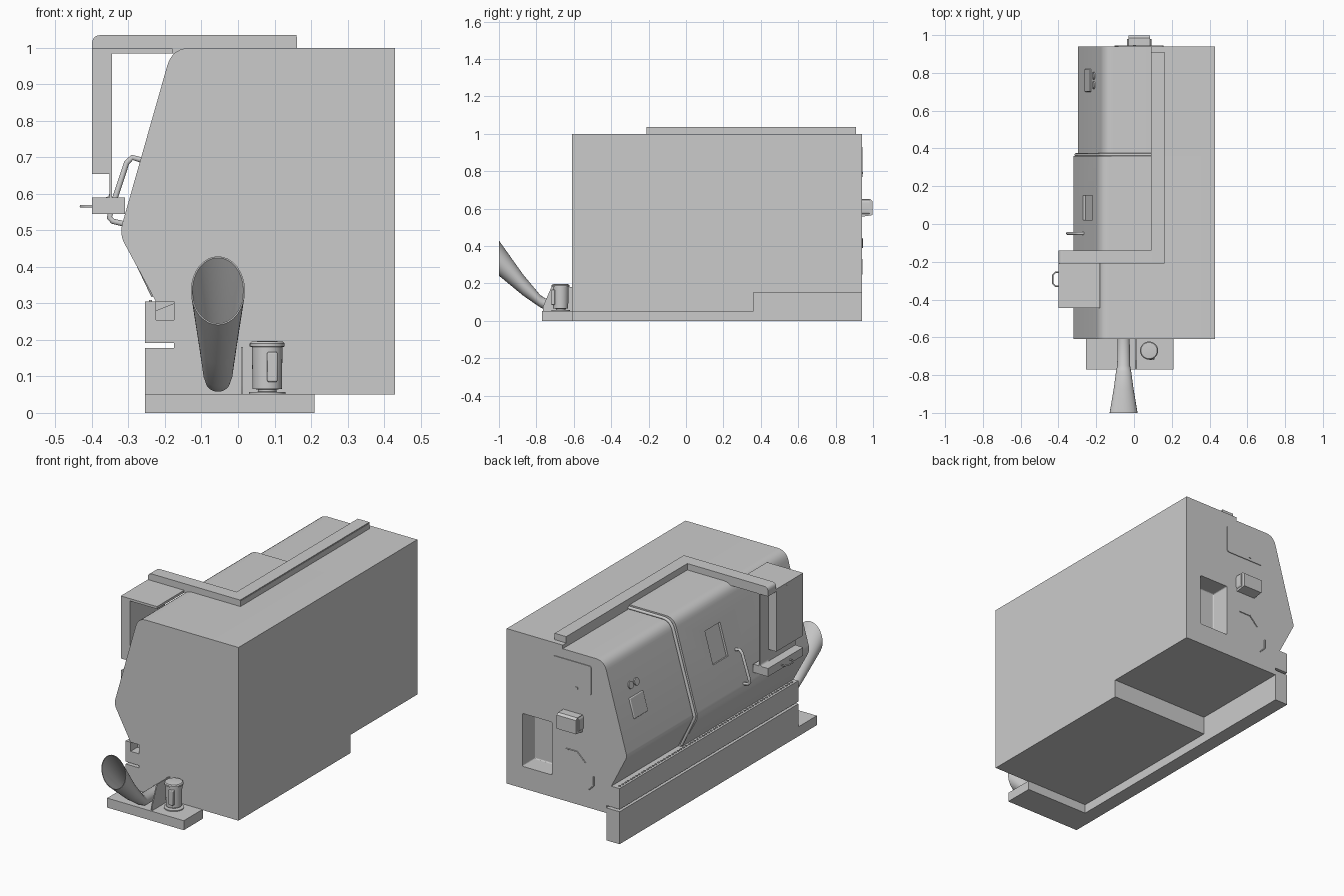
import bpy, bmesh, math
from mathutils import Vector

if "Cube" in bpy.data.objects:
    bpy.data.objects.remove(bpy.data.objects["Cube"])


def finish(name, bm):
    bmesh.ops.recalc_face_normals(bm, faces=bm.faces)
    me = bpy.data.meshes.new(name)
    bm.to_mesh(me)
    bm.free()
    ob = bpy.data.objects.new(name, me)
    bpy.context.collection.objects.link(ob)
    return ob


def box(name, x, y, z, bevel=0, tilt=0):
    """Box from (min, max) ranges, optionally tilted around y."""
    bm = bmesh.new()
    bmesh.ops.create_cube(bm, size=1)
    for v in bm.verts:
        v.co = Vector((v.co.x * (x[1] - x[0]), v.co.y * (y[1] - y[0]), v.co.z * (z[1] - z[0])))
    ob = finish(name, bm)
    ob.location = [(r[0] + r[1]) / 2 for r in (x, y, z)]
    ob.rotation_euler.y = tilt
    if bevel:
        m = ob.modifiers.new("bevel", 'BEVEL')
        m.width, m.segments = bevel, 3
    return ob


def fillet(pts):
    """Round the corners of a profile; each point is (a, b) or (a, b, radius)."""
    out = []
    for i, p in enumerate(pts):
        c = Vector(p[:2])
        if len(p) < 3:
            out.append(c)
            continue
        a = c + (Vector(pts[i - 1][:2]) - c).normalized() * p[2]
        b = c + (Vector(pts[(i + 1) % len(pts)][:2]) - c).normalized() * p[2]
        out += [a.lerp(c, t / 6).lerp(c.lerp(b, t / 6), t / 6) for t in range(7)]
    return out


def extrude(name, pts, lo, hi, axis='y'):
    """Extrude an xz profile along y, or a yz profile along x."""
    bm = bmesh.new()
    mk = (lambda p, d: (p[0], d, p[1])) if axis == 'y' else (lambda p, d: (d, p[0], p[1]))
    f = bm.faces.new([bm.verts.new(mk(p, lo)) for p in fillet(pts)])
    r = bmesh.ops.extrude_face_region(bm, geom=[f])
    d = Vector((0, hi - lo, 0) if axis == 'y' else (hi - lo, 0, 0))
    bmesh.ops.translate(bm, vec=d, verts=[g for g in r['geom'] if isinstance(g, bmesh.types.BMVert)])
    return finish(name, bm)


def loft(name, rings, n=32, cap=True):
    """Skin a list of rings, each a list of points."""
    bm = bmesh.new()
    vs = [[bm.verts.new(p) for p in r] for r in rings]
    for a, b in zip(vs, vs[1:]):
        for i in range(n):
            bm.faces.new((a[i], a[(i + 1) % n], b[(i + 1) % n], b[i]))
    if cap:
        bm.faces.new(vs[0])
        bm.faces.new(vs[-1])
    return finish(name, bm)


def circle(c, u, v, n=32):
    c, u, v = Vector(c), Vector(u), Vector(v)
    return [c + u * math.cos(2 * math.pi * i / n) + v * math.sin(2 * math.pi * i / n) for i in range(n)]


def turned(name, x, y, prof):
    return loft(name, [circle((x, y, z), (r, 0, 0), (0, r, 0)) for r, z in prof])


def tube(name, pts, r, cyclic=False):
    cu = bpy.data.curves.new(name, 'CURVE')
    cu.dimensions, cu.bevel_depth, cu.bevel_resolution, cu.use_fill_caps = '3D', r, 3, True
    s = cu.splines.new('POLY')
    s.points.add(len(pts) - 1)
    for q, p in zip(s.points, pts):
        q.co = (*p, 1)
    s.use_cyclic_u = cyclic
    ob = bpy.data.objects.new(name, cu)
    bpy.context.collection.objects.link(ob)
    return ob


def cut(ob, cutter):
    m = ob.modifiers.new("cut", 'BOOLEAN')
    m.object, m.operation, m.solver = cutter, 'DIFFERENCE', 'EXACT'
    cutter.hide_render = True
    cutter.hide_viewport = True


TILT = math.atan(0.145 / 0.51)   # lean of the sloped side
slope_z = lambda x: 0.49 + (x + 0.325) / 0.145 * 0.51

# Main cabinet: front cover section and slightly inset rear section
front = extrude("cabinet_front", [(0.43, 0.05), (0.43, 1), (-0.18, 1, 0.05), (-0.325, 0.49, 0.03),
                (-0.225, 0.305), (-0.175, 0.305), (-0.175, 0.05)], -0.61, 0.36)
rear = extrude("cabinet_rear", [(0.43, 0.15), (0.43, 1), (0.09, 1), (0.09, 0.98), (-0.161, 0.98, 0.05),
               (-0.3, 0.49, 0.015), (-0.205, 0.305), (-0.175, 0.305), (-0.175, 0.15)], 0.36, 0.94)
trim = [(0.09, 0.987), (-0.166, 0.987, 0.05), (-0.311, 0.49, 0.02), (-0.23, 0.32)]
tube("cover_edge_trim", [(p.x, 0.367, p.y) for p in fillet(trim)], 0.008)
cut(front, box("window_cutter", (-0.257, -0.233), (0.02, 0.15),
               (slope_z(-0.245) - 0.09, slope_z(-0.245) + 0.09), tilt=TILT))

# Side skirt in two bands with a slot between, pocket at its front end
box("skirt_lower", (-0.255, -0.175), (-0.61, 0.94), (0, 0.178))
upper = box("skirt_upper", (-0.255, -0.175), (-0.61, 0.94), (0.191, 0.305))
cut(upper, box("pocket_cutter", (-0.225, -0.17), (-0.7, -0.53), (0.255, 0.31)))
extrude("pocket_ramp", [(-0.225, 0.255), (-0.175, 0.255), (-0.175, 0.3), (-0.225, 0.28)], -0.55, -0.52)
stud = box("rail_stud", (-0.244, -0.236), (0.91, 0.92), (0.3, 0.309))
arr = stud.modifiers.new("row", 'ARRAY')
arr.use_relative_offset, arr.use_constant_offset = False, True
arr.constant_offset_displace, arr.count = (0, -0.024, 0), 63

# Overhead arm: long rail plus cross beam
box("overhead_rail", (0.09, 0.16), (-0.15, 0.91), (1.0, 1.035))
box("overhead_rail_lip", (0.154, 0.162), (-0.21, 0.91), (0.998, 1.03))
extrude("overhead_beam", [(-0.4, 0.985), (-0.4, 1.035, 0.025), (0.16, 1.035), (0.16, 0.985)], -0.21, -0.14)

# Hanging display, backplate and control shelf
box("display_housing", (-0.4, -0.352), (-0.445, -0.212), (0.655, 0.985))
box("display_top_plate", (-0.4, -0.18), (-0.445, -0.21), (0.985, 0.998))
extrude("display_bracket", [(-0.4, 0.545), (-0.31, 0.545), (-0.31, 0.55), (-0.345, 0.59, 0.005), (-0.345, 0.985),
        (-0.352, 0.985), (-0.352, 0.59, 0.015), (-0.4, 0.59)], -0.21, -0.14)
box("display_backplate", (-0.352, -0.345), (-0.445, -0.2), (0.57, 0.985))
box("control_shelf", (-0.4, -0.31), (-0.445, -0.14), (0.545, 0.59))
tube("shelf_handle", [(-0.39, -0.33, 0.566), (-0.415, -0.33, 0.566), (-0.43, -0.315, 0.566),
     (-0.43, -0.27, 0.566), (-0.415, -0.255, 0.566), (-0.39, -0.255, 0.566)], 0.004)

# Cover grab handle
tube("cover_handle", [(-0.255, -0.05, 0.69), (-0.29, -0.05, 0.7), (-0.305, -0.05, 0.685), (-0.348, -0.05, 0.555),
     (-0.352, -0.05, 0.535), (-0.343, -0.05, 0.525), (-0.3, -0.05, 0.515)], 0.008)

# Rear keypad and dials on the slope
kx = -0.242
kz = slope_z(kx - 0.025)
box("rear_keypad", (kx - 0.006, kx + 0.006), (0.70, 0.82), (kz - 0.055, kz + 0.055), 0.005, TILT)
nrm = Vector((-math.cos(TILT), 0, math.sin(TILT)))
up = Vector((math.sin(TILT), 0, math.cos(TILT)))
for y in (0.735, 0.785):
    c = Vector((-0.211, y, slope_z(-0.236)))
    loft("rear_dial", [circle(c + nrm * d, up * 0.02, (0, 0.02, 0), 24) for d in (-0.01, 0.007)], 24)

# Back panel: recess, hatch and outlet hood
cut(rear, box("recess_cutter", (0.155, 0.335), (0.83, 1.0), (0.27, 0.56), 0.006))
hatch = [(-0.085, 0.77, 0.015), (0.155, 0.77, 0.015), (0.155, 0.93, 0.015), (-0.085, 0.93, 0.015)]
extrude("rear_hatch", hatch, 0.93, 0.944)
box("hatch_latch", (-0.005, 0.01), (0.94, 0.947), (0.785, 0.795))
extrude("outlet_hood", [(-0.037, 0.57, 0.015), (0.093, 0.57, 0.015), (0.093, 0.65, 0.02), (-0.037, 0.65, 0.02)],
        0.93, 0.98)
extrude("outlet_hood_nose", [(0.93, 0.555), (0.998, 0.565), (0.998, 0.64), (0.985, 0.65), (0.93, 0.65)],
        -0.03, 0.086, 'x')
tube("rear_hook", [(0.07, 0.942, 0.44), (0.0, 0.942, 0.44), (-0.05, 0.942, 0.39)], 0.003)
tube("rear_hook_lower", [(-0.1, 0.942, 0.33), (-0.1, 0.942, 0.28), (-0.07, 0.942, 0.25)], 0.003)

# Front base tray and divider
box("front_base", (-0.255, 0.21), (-0.77, -0.605), (0, 0.052))
extrude("divider_plate", [(-0.765, 0.05), (-0.61, 0.05), (-0.61, 0.18), (-0.72, 0.18), (-0.765, 0.075)],
        0.008, 0.014, 'x')

# Chute: straight pipe flaring into an open oval mouth
spec = [(-0.6, 0.088, 0.032, 0.03), (-0.75, 0.088, 0.034, 0.03), (-0.78, 0.105, 0.04, 0.033),
        (-0.87, 0.19, 0.052, 0.056), (-1.0, 0.335, 0.074, 0.094)]
rings = [circle((-0.055, y, z), (rx, 0, 0), (0, 0, rz)) for y, z, rx, rz in spec]
inner = [circle((-0.055, y, z), (rx - 0.004, 0, 0), (0, 0, rz - 0.004)) for y, z, rx, rz in spec[::-1]]
loft("chute", rings + inner)

# Canister with lid and side grip
turned("canister", 0.08, -0.67, [(0.05, 0.05), (0.05, 0.057), (0.025, 0.058), (0.025, 0.064), (0.04, 0.066),
       (0.042, 0.18), (0.048, 0.182), (0.048, 0.19), (0.043, 0.195), (0.02, 0.197)])
box("canister_grip", (0.08, 0.108), (-0.72, -0.7), (0.085, 0.167), 0.004)

# Smooth shading with sharp edges kept
bpy.ops.object.select_all(action='DESELECT')
for ob in bpy.data.objects:
    if ob.type == 'MESH' and not ob.hide_render:
        ob.select_set(True)
        bpy.context.view_layer.objects.active = ob
bpy.ops.object.shade_smooth_by_angle(angle=math.radians(35))
